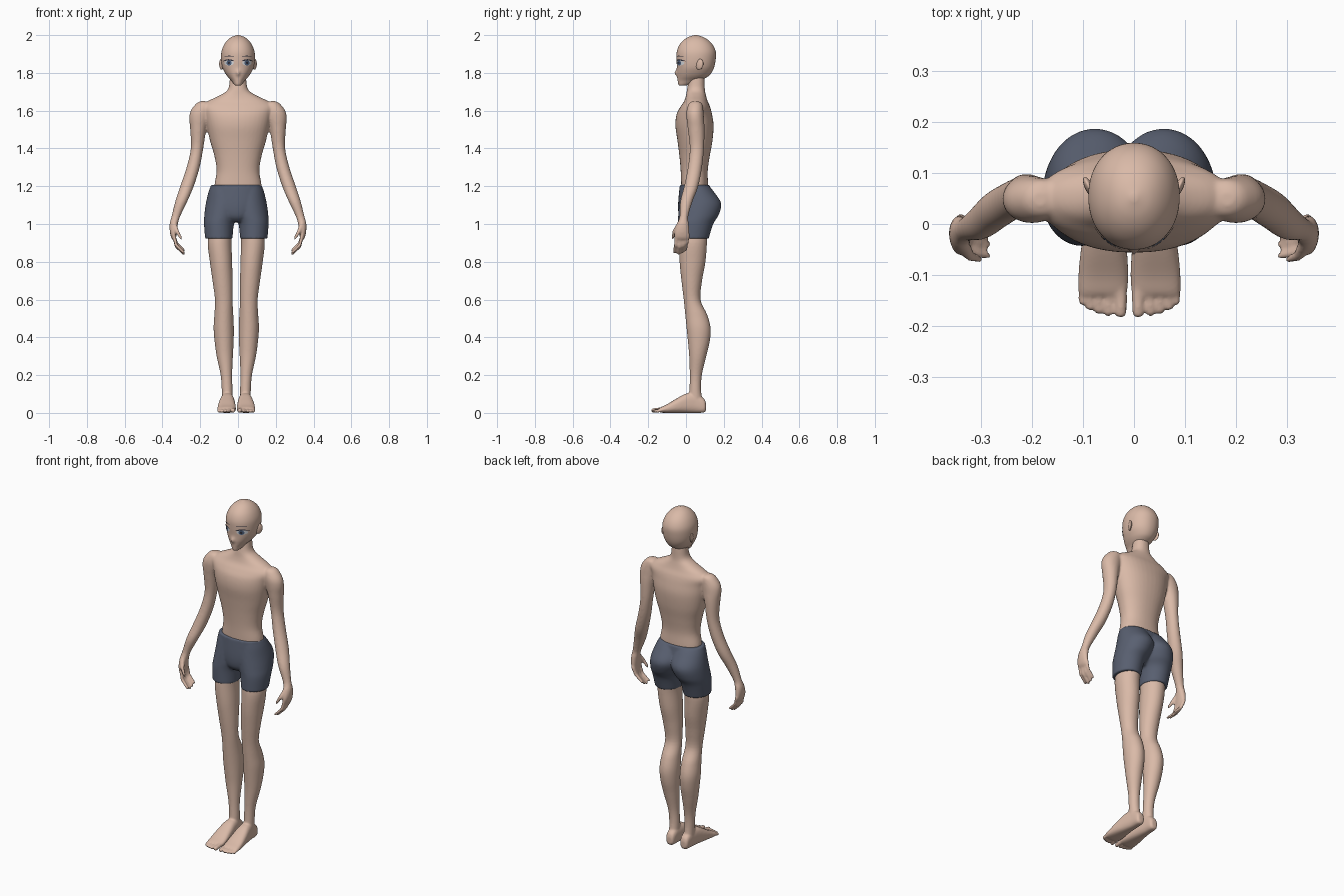
import bpy, bmesh, math
from mathutils import Vector
from mathutils.bvhtree import BVHTree

if "Cube" in bpy.data.objects:
    bpy.data.objects.remove(bpy.data.objects["Cube"])


def material(name, r, g, b):
    m = bpy.data.materials.new(name)
    m.diffuse_color = (r, g, b, 1)
    m.use_nodes = True
    m.node_tree.nodes["Principled BSDF"].inputs["Base Color"].default_value = m.diffuse_color
    return m


SKIN = material("skin", 0.70, 0.49, 0.39)
CLOTH = material("slate cloth", 0.10, 0.117, 0.165)
WHITE = material("eye white", 0.70, 0.72, 0.75)
IRIS = material("iris blue", 0.09, 0.14, 0.24)
LASH = material("lash dark", 0.03, 0.03, 0.045)


def smooth_rows(rows, steps=5):
    """Catmull-Rom interpolation of section rows."""
    out = []
    for i in range(len(rows) - 1):
        p0, p1, p2, p3 = rows[max(i - 1, 0)], rows[i], rows[i + 1], rows[min(i + 2, len(rows) - 1)]
        for k in range(steps):
            t = k / steps
            out.append([0.5 * (2 * b + (c - a) * t + (2 * a - 5 * b + 4 * c - d) * t * t
                               + (3 * b - a - 3 * c + d) * t ** 3)
                        for a, b, c, d in zip(p0, p1, p2, p3)])
    return out + [list(rows[-1])]


def loft(bm, rows, sx=1, axis="z", p=2.0, n=40):
    """Rows are (position, min a, max a, min b, max b) of rounded sections."""
    rings = []
    for t, a0, a1, b0, b1 in smooth_rows(rows):
        ring = []
        for i in range(n):
            c, s = math.cos(2 * math.pi * i / n), math.sin(2 * math.pi * i / n)
            a = (a0 + a1) / 2 + (a1 - a0) / 2 * math.copysign(abs(c) ** (2 / p), c)
            b = (b0 + b1) / 2 + (b1 - b0) / 2 * math.copysign(abs(s) ** (2 / p), s)
            ring.append(bm.verts.new((sx * a, b, t) if axis == "z" else (sx * a, t, b)))
        rings.append(ring)
    for r, q in zip(rings, rings[1:]):
        for i in range(n):
            bm.faces.new((r[i], r[(i + 1) % n], q[(i + 1) % n], q[i]))
    bm.faces.new(rings[0])
    bm.faces.new(rings[-1])


def digit(bm, pts, r0, r1, sx=1):
    """Finger or toe: overlapping balls along a path, fused by the remesh."""
    pts = [Vector((sx * x, y, z)) for x, y, z in pts]
    segs = len(pts) - 1
    for i in range(segs * 9 + 1):
        k = min(i // 9, segs - 1)
        u = i / 9 - k
        res = bmesh.ops.create_icosphere(bm, subdivisions=2, radius=r0 + (r1 - r0) * i / (segs * 9))
        bmesh.ops.translate(bm, verts=res["verts"], vec=pts[k].lerp(pts[k + 1], u))


def finish(bm, name, mat, voxel=0, smooth=6):
    bmesh.ops.recalc_face_normals(bm, faces=bm.faces)
    for f in bm.faces:
        f.smooth = True
    me = bpy.data.meshes.new(name)
    bm.to_mesh(me)
    bm.free()
    me.materials.append(mat)
    ob = bpy.data.objects.new(name, me)
    bpy.context.collection.objects.link(ob)
    if voxel:
        m = ob.modifiers.new("fuse", "REMESH")
        m.mode, m.voxel_size, m.use_smooth_shade = "VOXEL", voxel, True
        s = ob.modifiers.new("soften", "SMOOTH")
        s.factor, s.iterations = 0.5, smooth
    return ob


# Torso, neck, arms and hands fused into one skin
bm = bmesh.new()
torso = [(1.10, .12, -.02, .115), (1.20, .125, -.025, .117), (1.28, .113, -.028, .115),
         (1.36, .125, -.035, .126), (1.44, .148, -.045, .14), (1.52, .166, -.056, .146),
         (1.58, .178, -.05, .138), (1.62, .19, -.03, .128), (1.65, .16, -.01, .115),
         (1.68, .098, .0, .106), (1.71, .055, .005, .1), (1.76, .044, .014, .098), (1.82, .042, .02, .095)]
loft(bm, [(z, -h, h, a, b) for z, h, a, b in torso], p=2.2)
arm = [(1.65, .17, .2, .035, .065), (1.637, .14, .222, .015, .085), (1.60, .14, .25, .003, .092),
       (1.56, .15, .258, .003, .095), (1.50, .168, .253, .01, .098), (1.40, .184, .25, .02, .095),
       (1.30, .203, .272, .01, .085), (1.20, .234, .306, -.01, .065), (1.12, .268, .332, -.03, .035),
       (1.04, .306, .352, -.034, .012), (1.00, .318, .362, -.048, .015), (.96, .324, .361, -.06, .018),
       (.93, .327, .354, -.06, .016), (.918, .33, .347, -.05, .008)]
for s in (1, -1):
    loft(bm, arm, s)
    for y, drop in ((-.05, 0), (-.028, -.008), (-.007, 0), (.011, .012)):
        digit(bm, [(.34, y, .94), (.327, y - .006, .888 + drop), (.288, y - .012, .85 + drop)], .0105, .008, s)
    digit(bm, [(.338, -.035, 1.0), (.322, -.062, .96), (.302, -.07, .925)], .014, .008, s)
finish(bm, "torso and arms", SKIN, .006)

# Legs with feet and toes
SHIFT = -.009
leg = [(.98, .02, .14, -.03, .115), (.90, .025, .151, -.036, .111), (.80, .022, .14, -.034, .103),
       (.70, .02, .126, -.024, .085), (.60, .02, .113, -.012, .077), (.52, .016, .116, -.004, .112),
       (.45, .013, .12, .003, .13), (.38, .014, .115, .01, .126), (.30, .018, .104, .017, .107),
       (.20, .022, .083, .02, .084), (.12, .02, .077, .018, .08), (.05, .02, .075, .01, .09)]
foot = [(.106, .032, .06, .015, .05), (.095, .021, .071, .002, .075), (.05, .016, .077, 0, .105),
        (0, .01, .086, 0, .102), (-.05, .005, .095, 0, .076), (-.10, .002, .1, 0, .046),
        (-.13, .004, .099, .001, .032), (-.14, .01, .094, .004, .026)]
toes = ((.017, -.172, .0125), (.041, -.172, .0095), (.06, -.168, .009), (.077, -.162, .009), (.092, -.152, .0085))
for s, side in ((1, "left"), (-1, "right")):
    bm = bmesh.new()
    loft(bm, leg, s)
    loft(bm, foot, s, "y", 2.6)
    for x, y, r in toes:
        digit(bm, [(x, -.11, .02), (x, y, r)], r + .001, r, s)
    finish(bm, side + " leg", SKIN, .005, 4).location.x = SHIFT

# Shorts: two leg tubes and a pelvis block fused
bm = bmesh.new()
half = [(1.205, -.02, .134, -.022, .12), (1.17, -.025, .147, -.028, .148), (1.11, -.03, .161, -.036, .186),
        (1.05, -.012, .169, -.041, .174), (1.0, .012, .171, -.043, .144), (.922, .02, .165, -.043, .12)]
for s in (1, -1):
    loft(bm, half, s)
loft(bm, [(1.207, -.134, .134, -.033, .125), (1.1, -.13, .13, -.042, .145),
          (1.04, -.09, .09, -.036, .115), (1.01, -.05, .05, -.01, .08)], p=2.3)
finish(bm, "shorts", CLOTH, .006, 6).location.x = SHIFT

# Head
bm = bmesh.new()
head = [(1.732, .01, -.03, -.005), (1.738, .02, -.04, .02), (1.76, .036, -.044, .075), (1.78, .055, -.046, .115),
        (1.80, .069, -.048, .135), (1.83, .083, -.048, .149), (1.87, .089, -.05, .157), (1.91, .088, -.049, .158),
        (1.945, .076, -.037, .144), (1.972, .057, -.015, .12), (1.99, .034, .013, .09), (2.0, .006, .045, .058)]
loft(bm, [(z, -h, h, a, b) for z, h, a, b in head], p=2.1, n=64)
bmesh.ops.recalc_face_normals(bm, faces=bm.faces)
face = BVHTree.FromBMesh(bm)
# Small pointed nose
for v in bm.verts:
    if v.co.y < 0:
        v.co.y -= .012 * math.exp(-(v.co.x / .009) ** 2 - ((v.co.z - 1.80) / .016) ** 2)
finish(bm, "head", SKIN)

# Ears
for s, side in ((1, "left"), (-1, "right")):
    bm = bmesh.new()
    bmesh.ops.create_uvsphere(bm, u_segments=20, v_segments=14, radius=1)
    for v in bm.verts:
        x, y, z = v.co
        v.co = (s * (.088 + .009 * x + .008 * y), .072 + .02 * y, 1.845 + .028 * z + .004 * y)
    finish(bm, side + " ear", SKIN)


def plate(name, cx, cz, rx, rz, mat, off, bend=0.0):
    """Thin painted oval laid on the face."""
    bm = bmesh.new()
    rings = []
    for k in range(1, 5):
        ring = []
        for i in range(24):
            a = 2 * math.pi * i / 24
            dx = rx * k / 4 * math.cos(a)
            z = cz + rz * k / 4 * math.sin(a) - bend * (dx / rx) ** 2
            hit, nor, _, _ = face.ray_cast(Vector((cx + dx, -1, z)), Vector((0, 1, 0)))
            ring.append(bm.verts.new(hit + nor * off))
        rings.append(ring)
    bm.faces.new(rings[0])
    for r, q in zip(rings, rings[1:]):
        for i in range(24):
            bm.faces.new((r[i], r[(i + 1) % 24], q[(i + 1) % 24], q[i]))
    ob = finish(bm, name, mat)
    if ob.data.polygons[0].normal.y > 0:
        ob.data.flip_normals()


# Eyes and brows
for s, side in ((1, "left"), (-1, "right")):
    plate(side + " eye white", s * .047, 1.853, .025, .014, WHITE, .001)
    plate(side + " iris", s * .046, 1.853, .013, .0135, IRIS, .002)
    plate(side + " pupil", s * .046, 1.853, .005, .007, LASH, .003)
    plate(side + " lash", s * .048, 1.869, .029, .0035, LASH, .003, .007)
    plate(side + " brow", s * .045, 1.889, .026, .002, LASH, .002, .004)
